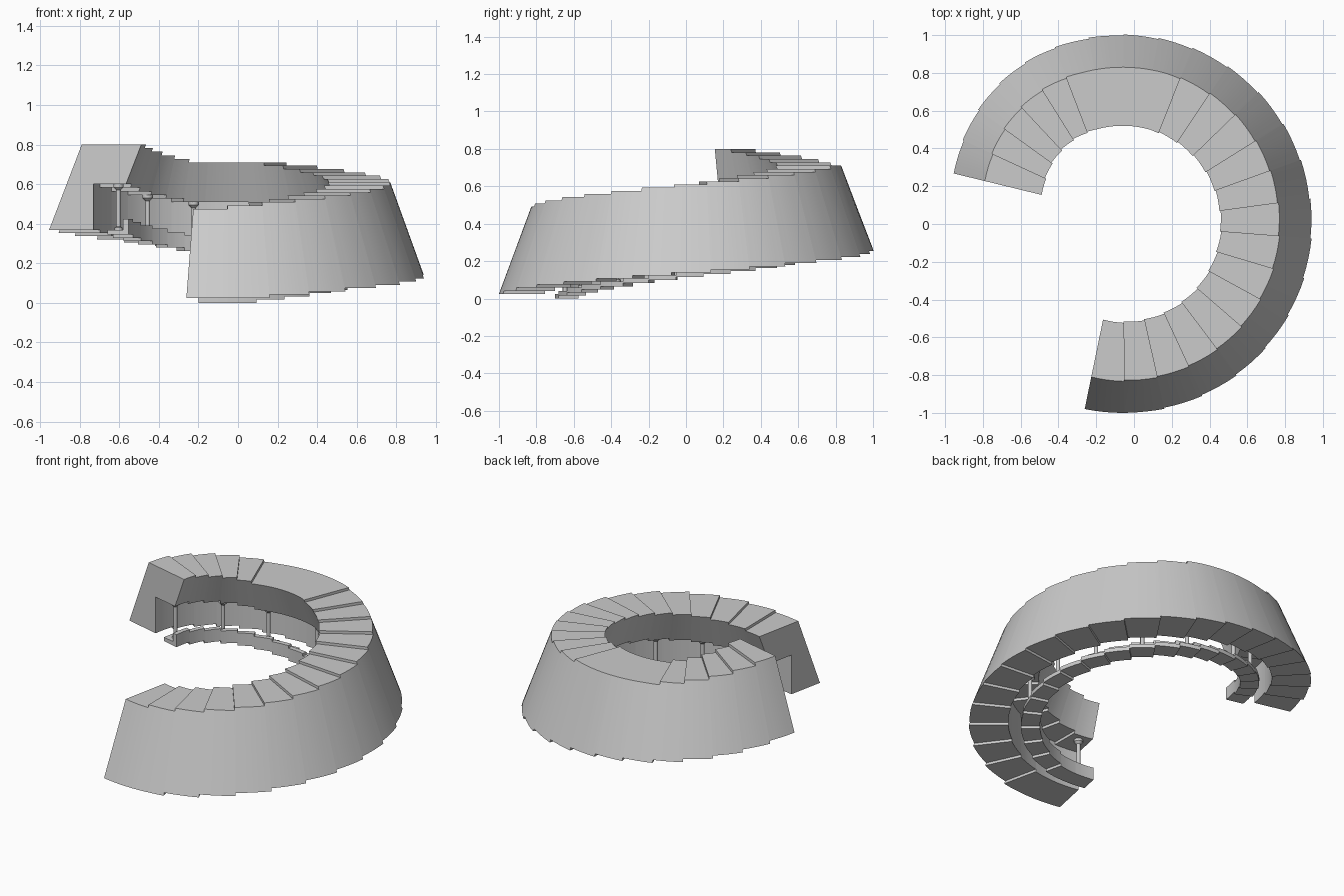
import bpy, bmesh
from math import radians, cos, sin, floor

if "Cube" in bpy.data.objects:
    bpy.data.objects.remove(bpy.data.objects["Cube"])


def finish(bm, name, angle):
    bmesh.ops.remove_doubles(bm, verts=bm.verts[:], dist=1e-5)
    bmesh.ops.recalc_face_normals(bm, faces=bm.faces[:])
    me = bpy.data.meshes.new(name)
    bm.to_mesh(me)
    bm.free()
    ob = bpy.data.objects.new(name, me)
    bpy.context.collection.objects.link(ob)
    bpy.ops.object.select_all(action='DESELECT')
    bpy.context.view_layer.objects.active = ob
    ob.select_set(True)
    bpy.ops.object.shade_smooth_by_angle(angle=radians(angle))


# Layout: 14 steps, a landing over 4 sections, 5 more steps
START, LAND0, LAND1, END = -101.6, 68.4, 111.0, 166.3
N = 23
bounds = ([START + (LAND0 - START) / 14 * i for i in range(14)]
          + [LAND0 + (LAND1 - LAND0) / 4 * i for i in range(4)]
          + [LAND1 + (END - LAND1) / 5 * i for i in range(6)])
top = [0.475 + 0.0168 * i if i < 14 else 0.71 + 0.018 * max(0, i - 17) for i in range(N)]
base = [0.025 + 0.0164 * max(0, i - 1) for i in range(N)]


def at(vals, i):
    return vals[max(0, min(N - 1, i))]


def smooth(vals, u):
    i = max(0, min(N - 2, floor(u)))
    return vals[i] + (vals[i + 1] - vals[i]) * (u - i)


def centre(p):
    k = max(0, p - 18)
    return -0.06 + 0.016 * k, 0.006 * k


def angle(p):
    i = min(N - 1, int(p))
    return radians(bounds[i] + (bounds[i + 1] - bounds[i]) * (p - i))


def place(bm, p, r, z):
    c, a = centre(p), angle(p)
    return bm.verts.new((c[0] + r * cos(a), c[1] + r * sin(a), z))


def bridge(bm, rings, wrap=True):
    m = len(rings[0])
    for p, q in zip(rings, rings[1:]):
        for j in range(m if wrap else m - 1):
            k = (j + 1) % m
            bm.faces.new((p[j], q[j], q[k], p[k]))


# Outer gallery body: smooth continuous walls, stepped top, soffit and base
bm = bmesh.new()
SUB = 4


def outer(p, z):
    b, t = smooth(base, p - 0.5), smooth(top, p - 0.5)
    return 1.0 - 0.17 * (z - b) / (t - b)


def lip(p, z):
    return 0.52 + 0.08 * (smooth(top, p - 0.5) - z) / 0.2


def back(p, z):
    return 0.773


def quad(p, f, g, z0, z1):
    bm.faces.new([place(bm, p, h(p, z), z) for h, z in ((f, z0), (f, z1), (g, z1), (g, z0))])


for i in range(N):
    b, b2 = base[i], at(base, i + 1)
    t, t0 = top[i], at(top, i - 1)
    s, s0, s2 = t - 0.2, t0 - 0.2, at(top, i + 1) - 0.2
    shape = [(outer, b), (outer, b2), (outer, t0), (outer, t),
             (lip, t), (lip, t0), (lip, s2), (lip, s),
             (back, s), (back, s0), (back, b2), (back, b)]
    rings = [[place(bm, i + n / SUB, f(i + n / SUB, z), z) for f, z in shape]
             for n in range(SUB + 1)]
    bridge(bm, rings)
    if i == 0:
        bm.faces.new(rings[0])
    if i == N - 1:
        bm.faces.new(rings[-1])
    else:  # risers to the next section
        quad(i + 1, outer, lip, t, top[i + 1])
        quad(i + 1, lip, back, s, s2)
        quad(i + 1, outer, back, b, b2)
finish(bm, "gallery_body", 25)

# Inner walkway with low parapet
bm = bmesh.new()
for i in range(N):
    z = base[i] - 0.025
    shape = [(0.70, z), (0.70, z + 0.025), (0.62, z + 0.025),
             (0.62, z + 0.08), (0.59, z + 0.08), (0.59, z)]
    rings = [[place(bm, i + n / SUB, r, h) for r, h in shape] for n in range(SUB + 1)]
    bridge(bm, rings)
    bm.faces.new(rings[0])
    bm.faces.new(rings[-1])
finish(bm, "inner_walkway", 25)

# Columns with flared capitals under the overhang
bm = bmesh.new()
for p in (0.5, 3.5, 5.5, 8.5, 10.5, 12.5, 14.5, 17.4, 19.8, 22.6):
    i = int(p)
    c, a, b, h = centre(p), angle(p), base[i], top[i] - 0.2
    shape = [(0.02, b), (0.02, b + 0.012), (0.012, b + 0.016),
             (0.012, h - 0.03), (0.026, h - 0.016), (0.026, h)]
    x, y = c[0] + 0.65 * cos(a), c[1] + 0.65 * sin(a)
    rings = [[bm.verts.new((x + r * cos(radians(22.5 * n)), y + r * sin(radians(22.5 * n)), z))
              for r, z in shape] for n in range(16)]
    bridge(bm, rings + rings[:1], False)
    bm.faces.new([r[0] for r in rings])
    bm.faces.new([r[-1] for r in rings])
finish(bm, "columns", 35)
